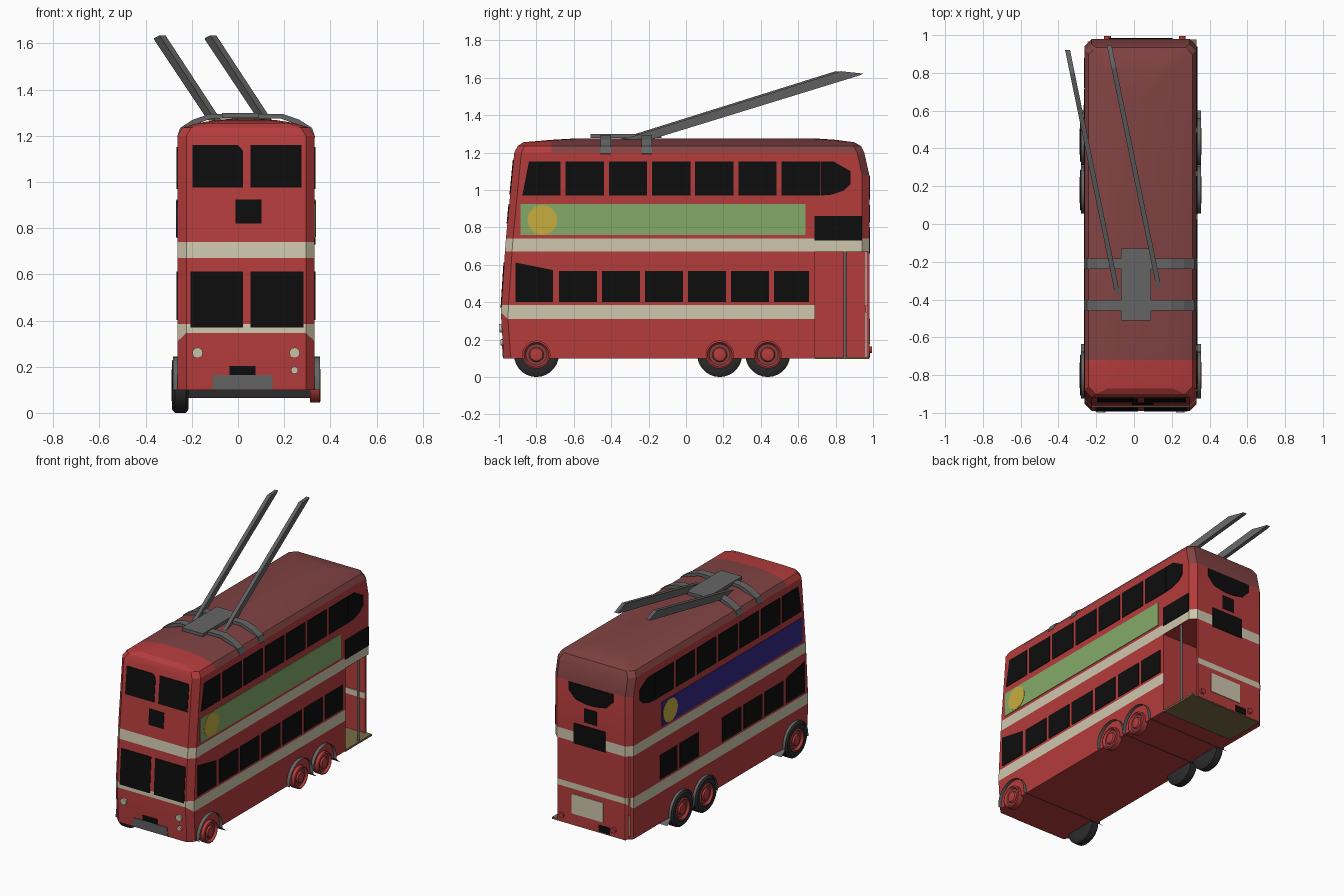
import bpy, bmesh, math
from mathutils import Vector

cube = bpy.data.objects.get("Cube")
if cube:
    bpy.data.objects.remove(cube, do_unlink=True)

CX, HALF, CHAMFER = 0.035, 0.297, 0.038


def material(name, *rgb):
    m = bpy.data.materials.new(name)
    m.use_nodes = True
    m.diffuse_color = (*rgb, 1)
    bsdf = next(n for n in m.node_tree.nodes if n.type == 'BSDF_PRINCIPLED')
    bsdf.inputs["Base Color"].default_value = (*rgb, 1)
    return m


RED = material("bus red", 0.46, 0.045, 0.045)
ROOF = material("dull roof red", 0.22, 0.055, 0.055)
CREAM = material("cream", 0.62, 0.57, 0.42)
GREEN = material("panel green", 0.23, 0.40, 0.14)
BLUE = material("panel blue", 0.035, 0.02, 0.24)
YELLOW = material("badge yellow", 0.58, 0.42, 0.05)
GREY = material("metal grey", 0.13, 0.13, 0.13)
BLACK = material("window black", 0.004, 0.004, 0.004)
RUBBER = material("tyre rubber", 0.025, 0.025, 0.025)
TAN = material("platform tan", 0.20, 0.15, 0.06)


def build(name, verts, faces, mats, indices=None, smooth=None):
    me = bpy.data.meshes.new(name)
    me.from_pydata([tuple(v) for v in verts], [], faces)
    for m in mats:
        me.materials.append(m)
    if indices:
        me.polygons.foreach_set("material_index", indices)
    bm = bmesh.new()
    bm.from_mesh(me)
    bmesh.ops.recalc_face_normals(bm, faces=bm.faces)
    bm.to_mesh(me)
    bm.free()
    ob = bpy.data.objects.new(name, me)
    bpy.context.collection.objects.link(ob)
    if smooth:
        activate(ob)
        bpy.ops.object.shade_smooth_by_angle(angle=math.radians(smooth))
    return ob


def activate(ob):
    bpy.ops.object.select_all(action='DESELECT')
    ob.select_set(True)
    bpy.context.view_layer.objects.active = ob


def loft(name, rings, mats, bands=None, smooth=None):
    """Skin closed rings with quads, cap both ends; bands = material per gap."""
    n = len(rings[0])
    bands = bands or [0] * (len(rings) - 1)
    faces, idx = [tuple(range(n))], [bands[0]]
    for r in range(len(rings) - 1):
        for k in range(n):
            j = (k + 1) % n
            faces.append((r * n + k, r * n + j, (r + 1) * n + j, (r + 1) * n + k))
            idx.append(bands[r])
    faces.append(tuple(range((len(rings) - 1) * n, len(rings) * n)))
    idx.append(bands[-1])
    return build(name, [v for ring in rings for v in ring], faces, mats, idx, smooth)


def box(name, lo, hi, mat):
    ring = lambda z: [(lo[0], lo[1], z), (hi[0], lo[1], z), (hi[0], hi[1], z), (lo[0], hi[1], z)]
    return loft(name, [ring(lo[2]), ring(hi[2])], [mat])


def lathe(name, profile, y, z, mats, bands=None, sides=28):
    """Turn (x, radius) pairs about an axis along x."""
    rings = [[(x, y + r * math.cos(a), z + r * math.sin(a))
              for a in (2 * math.pi * k / sides for k in range(sides))] for x, r in profile]
    return loft(name, rings, mats, bands, 35)


# Body: stacked chamfered rings (height, half width, front y, rear y, lift at ends)
SECTIONS = [(0.1, HALF, -0.975, 0.98, 0), (0.31, HALF, -0.99, 0.98, 0.035),
            (0.385, HALF, -0.987, 0.98, 0), (0.67, HALF, -0.968, 0.98, 0),
            (0.74, HALF, -0.963, 0.98, 0), (1.08, HALF, -0.93, 0.98, 0),
            (1.2, HALF, -0.918, 0.953, 0), (1.235, 0.275, -0.90, 0.935, 0),
            (1.255, 0.21, -0.87, 0.9, 0), (1.268, 0.13, -0.72, 0.8, 0),
            (1.275, 0.05, -0.6, 0.7, 0)]


def body_ring(z, s, f, r, lift):
    c = CHAMFER
    pts = [(s, f + c), (s, r - c), (s - c, r), (c - s, r), (-s, r - c), (-s, f + c), (c - s, f), (s - c, f)]
    return [(CX + x, y, z + (lift if y in (f, r) else 0)) for x, y in pts]


body = loft("body", [body_ring(*s) for s in SECTIONS], [RED, CREAM, ROOF],
            [0, 1, 0, 1, 0, 0, 0, 0, 0, 0])

# Roof colour: everything above the gutter behind the front dome, plus the rear dome
bm = bmesh.new()
bm.from_mesh(body.data)
bmesh.ops.bisect_plane(bm, geom=bm.verts[:] + bm.edges[:] + [f for f in bm.faces if f.calc_center_median().z > 1.2],
                       plane_co=(0, -0.72, 0), plane_no=(0, 1, 0))
for f in bm.faces:
    c = f.calc_center_median()
    if (c.z > 1.2 and c.y > -0.72) or (c.z > 1.08 and c.y > 0.9):
        f.material_index = 2
bm.to_mesh(body.data)
bm.free()

# Open rear platform cut out of the body
for lo, hi in (((-0.245, 0.69, 0.106), (1, 0.965, 0.668)), ((0.29, 0.69, 0.05), (1, 1.1, 0.668))):
    cutter = box("platform_cutter", lo, hi, RED)
    cutter.hide_render = True
    activate(body)
    mod = body.modifiers.new("cut", 'BOOLEAN')
    mod.object, mod.solver = cutter, 'EXACT'
    bpy.ops.object.modifier_apply(modifier=mod.name)
    bpy.data.objects.remove(cutter, do_unlink=True)
activate(body)
bpy.ops.object.shade_smooth_by_angle(angle=math.radians(22))

box("rear_platform", (-0.225, 0.69, 0.095), (0.332, 0.978, 0.108), TAN)
box("inner_cream_band", (-0.245, 0.961, 0.345), (0.29, 0.967, 0.385), CREAM)
loft("platform_pole", [[(0.318 + 0.009 * math.cos(a), 0.85 + 0.009 * math.sin(a), z)
                        for a in (math.pi * k / 4 for k in range(8))] for z in (0.1, 0.67)], [GREY], smooth=50)


# Plates lying on each wall; coordinates are (y, z) on sides and (x, z) on ends
def front_y(z):
    for a, b in zip(SECTIONS, SECTIONS[1:]):
        if z <= b[0]:
            return a[2] + (b[2] - a[2]) * (z - a[0]) / (b[0] - a[0])


WALLS = {"left": lambda u, z, d: (CX + HALF + d, u, z),
         "right": lambda u, z, d: (CX - HALF - d, u, z),
         "front": lambda u, z, d: (u, front_y(z) - d, z),
         "rear": lambda u, z, d: (u, (0.98 if z < 1.08 else 0.98 - (z - 1.08) * 0.225) + d, z)}


def plate(name, wall, pts, mat, out=0.004):
    place = WALLS[wall]
    return loft(name, [[place(u, z, d) for u, z in pts] for d in (-0.003, out)], [mat])


def rect(u0, u1, z0, z1):
    return [(u0, z0), (u1, z0), (u1, z1), (u0, z1)]


def disc(u, z, r, sides=24):
    return [(u + r * math.cos(2 * math.pi * k / sides), z + r * math.sin(2 * math.pi * k / sides))
            for k in range(sides)]


for side in ("left", "right"):
    for k in range(6):
        y = -0.644 + 0.231 * k
        plate(side + "_upper_window", side, rect(y, y + 0.205, 0.97, 1.152), BLACK)
        y = -0.68 + 0.23 * k
        if side == "left" or k != 3:
            plate(side + "_lower_window", side, rect(y, y + (0.203 if k < 5 else 0.187), 0.402, 0.567), BLACK)
    plate(side + "_upper_front_window", side,
          [(-0.875, 0.97), (-0.67, 0.97), (-0.67, 1.152), (-0.84, 1.152)], BLACK)
    plate(side + "_lower_front_window", side,
          [(-0.912, 0.402), (-0.712, 0.402), (-0.712, 0.572), (-0.912, 0.612)], BLACK)
    plate(side + "_upper_rear_window", side, [(0.72, 0.97), (0.78, 0.975), (0.84, 0.995), (0.88, 1.03),
                                              (0.88, 1.1), (0.79, 1.152), (0.72, 1.152)], BLACK)
    plate(side + "_advert_panel", side, rect(-0.885, 0.64, 0.758, 0.925), GREEN if side == "left" else BLUE)
    plate(side + "_panel_badge", side, disc(-0.768 if side == "left" else 0.55, 0.84, 0.079), YELLOW, 0.006)
plate("side_route_box", "left", rect(0.687, 0.941, 0.73, 0.862), BLACK)

# Front end
plate("front_upper_window", "front", [(-0.197, 0.975), (0.022, 0.975), (0.022, 1.135), (0, 1.16), (-0.197, 1.16)], BLACK)
plate("front_upper_window", "front", rect(0.054, 0.275, 0.975, 1.16), BLACK)
plate("windscreen", "front", rect(-0.205, 0.022, 0.37, 0.612), BLACK)
plate("windscreen", "front", rect(0.054, 0.283, 0.37, 0.612), BLACK)
plate("front_route_box", "front", rect(-0.01, 0.102, 0.82, 0.925), BLACK)
plate("front_grey_panel", "front", rect(-0.11, 0.15, 0.102, 0.165), GREY)
plate("front_number_plate", "front", rect(-0.037, 0.075, 0.165, 0.202), BLACK)
for x, z, r in ((-0.175, 0.26, 0.023), (0.245, 0.26, 0.023), (0.245, 0.185, 0.016)):
    plate("headlamp", "front", disc(x, z, r, 12), CREAM, 0.011)

# Rear end
plate("rear_upper_window", "rear", [(-0.135, 1.075), (-0.135, 1.02), (-0.08, 0.965), (0, 0.95), (0.07, 0.95),
                                    (0.15, 0.965), (0.205, 1.02), (0.205, 1.075)], BLACK)
plate("rear_route_number", "rear", rect(-0.01, 0.085, 0.825, 0.92), BLACK)
plate("rear_lower_window", "rear", rect(-0.075, 0.165, 0.66, 0.8), BLACK)
plate("rear_cream_panel", "rear", rect(-0.06, 0.18, 0.175, 0.31), CREAM)
plate("rear_number_plate", "rear", rect(-0.11, -0.025, 0.105, 0.15), BLACK)
for x in (-0.14, 0.255):
    plate("tail_lamp", "rear", disc(x, 0.145, 0.018, 12), RED, 0.015)

# Wheels: hubs both sides, tyres on the right side, fender sheets spanning the width
HUB = [(-0.02, 0.075), (0.022, 0.075), (0.026, 0.066), (0.012, 0.056), (0.012, 0.04), (0.022, 0.034), (0.026, 0.014)]
TYRE = [(-0.215, 0.06), (-0.215, 0.105), (-0.225, 0.12), (-0.272, 0.12), (-0.285, 0.106), (-0.285, 0.078), (-0.27, 0.07)]
ARCH = [(-0.125, 0.1)] + [(-0.125 * math.cos(math.pi * k / 14), 0.12 + 0.125 * math.sin(math.pi * k / 14))
                          for k in range(15)] + [(0.125, 0.1), (0.165, 0.065)]
for wy in (-0.8, 0.18, 0.437):
    for s in (-1, 1):
        lathe("wheel_hub", [(CX + s * (HALF + x), r) for x, r in HUB], wy, 0.12, [RED, ROOF], [0, 0, 0, 1, 0, 0])
    lathe("tyre", TYRE, wy, 0.12, [RUBBER])
    verts = [(x, wy + y, z) for y, z in ARCH for x in (-0.281, 0.356)]
    build("fender", verts, [(2 * i, 2 * i + 1, 2 * i + 3, 2 * i + 2) for i in range(len(ARCH) - 1)], [GREY], smooth=30)

# Current collector: roof straps, base plate and two trailing poles
STRAP = [(0.299, 1.195), (0.285, 1.235), (0.23, 1.27), (0.16, 1.294)]
outer = STRAP + [(-x, z) for x, z in reversed(STRAP)]
inner = [(x * 0.95, z - 0.02) for x, z in reversed(outer)]
for y in (-0.457, -0.238):
    loft("roof_strap", [[(CX + x, yy, z) for x, z in outer + inner] for yy in (y, y + 0.055)], [GREY])
box("collector_base", (-0.07, -0.51, 1.278), (0.09, -0.13, 1.299), GREY)

POLE = [(-0.37, 1.262), (0.82, 1.635), (0.94, 1.622), (0.925, 1.614), (-0.2, 1.268)]
for x0, dy in ((-0.083, -0.02), (0.137, 0.008)):
    loft("trolley_pole", [[(x0 + w - 0.205 * (y + 0.37), y + dy, z) for y, z in POLE] for w in (-0.013, 0.013)], [GREY])
